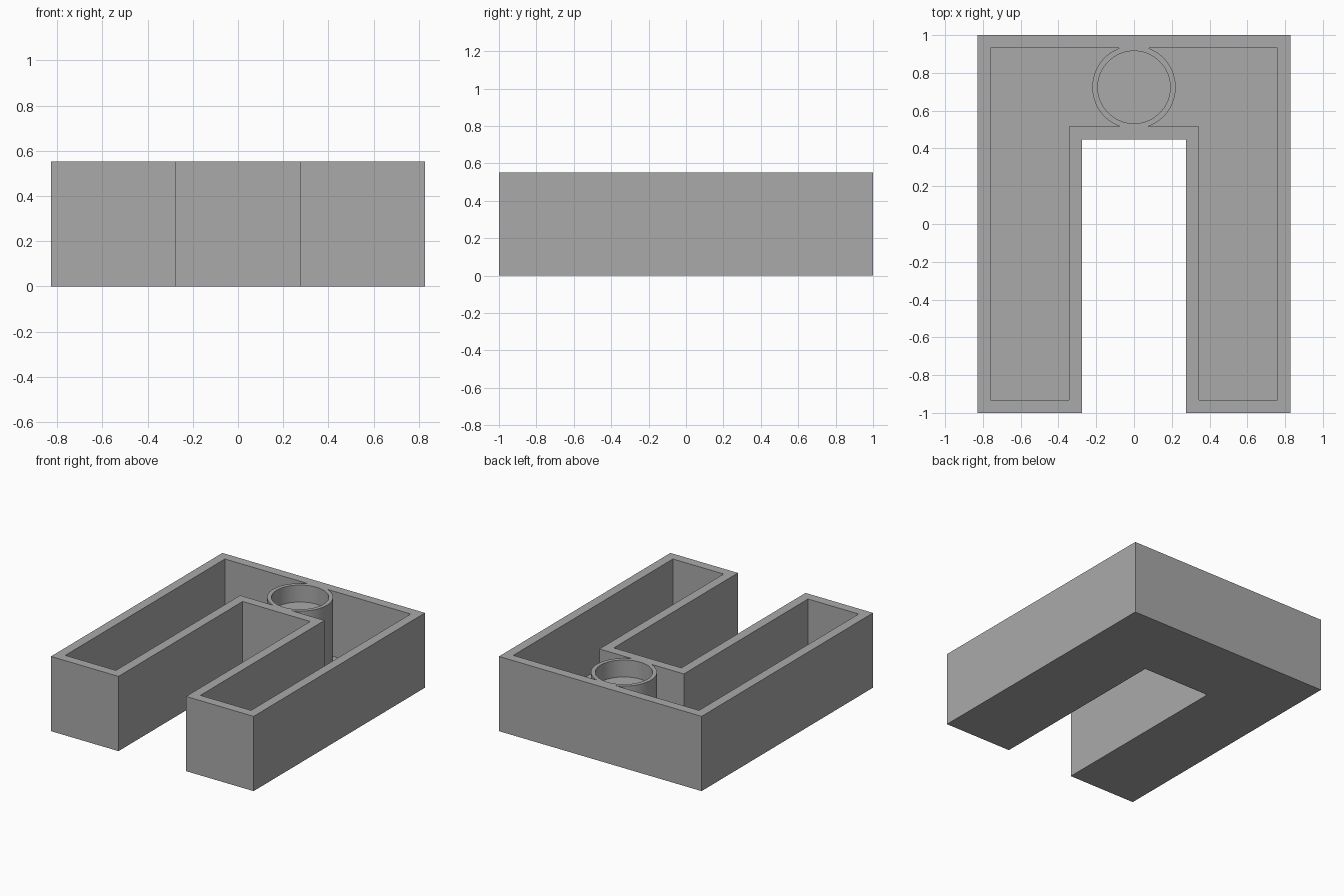
import bpy, bmesh
from math import sin, cos, asin, pi, radians

if "Cube" in bpy.data.objects:
    bpy.data.objects.remove(bpy.data.objects["Cube"], do_unlink=True)

U = 2 / 29                # wall thickness, the module of the whole design
HEIGHT = 8 * U
CUP_Y, CUP_R, BORE_R, BORE_DEPTH = 10.5 * U, 3.2 * U, 2.78 * U, 0.125

grey = bpy.data.materials.new("grey plastic")
grey.use_nodes = True
grey.diffuse_color = (0.4, 0.4, 0.4, 1)
grey.node_tree.nodes["Principled BSDF"].inputs["Base Color"].default_value = (0.4, 0.4, 0.4, 1)


def prism(name, points, z0, z1):
    """Extrude a flat outline upwards from z0 to z1."""
    bm = bmesh.new()
    face = bm.faces.new([bm.verts.new((x, y, z0)) for x, y in points])
    top = bmesh.ops.extrude_face_region(bm, geom=[face])["geom"]
    bmesh.ops.translate(bm, vec=(0, 0, z1 - z0),
                        verts=[v for v in top if isinstance(v, bmesh.types.BMVert)])
    bmesh.ops.recalc_face_normals(bm, faces=bm.faces)
    mesh = bpy.data.meshes.new(name)
    bm.to_mesh(mesh)
    bm.free()
    mesh.materials.append(grey)
    obj = bpy.data.objects.new(name, mesh)
    bpy.context.collection.objects.link(obj)
    return obj


def arc(radius, start, end, steps):
    angles = [start + (end - start) * i / steps for i in range(steps + 1)]
    return [(radius * cos(a), CUP_Y + radius * sin(a)) for a in angles]


def mirrored(points):
    return [(-x, y) for x, y in points]


# U-shaped body
half = [(4 * U, 6.5 * U), (4 * U, -1), (12 * U, -1), (12 * U, 1)]
tray = prism("tray", half + mirrored(half)[::-1], 0, HEIGHT)

# one compartment per leg, curving around the cup, and the cup's shallow bore
join = asin(3 * U / CUP_R)
pocket = arc(CUP_R, join, -join, 40) + [
    (5 * U, 7.5 * U), (5 * U, -1 + U), (11 * U, -1 + U), (11 * U, 1 - U)]
cutters = [
    prism("left_pocket", pocket, U, 1),
    prism("right_pocket", mirrored(pocket), U, 1),
    prism("cup_bore", arc(BORE_R, 0, 2 * pi, 72)[:-1], HEIGHT - BORE_DEPTH, 1),
]
for cutter in cutters:
    cutter.hide_render = True
    mod = tray.modifiers.new(cutter.name, 'BOOLEAN')
    mod.operation = 'DIFFERENCE'
    mod.solver = 'EXACT'
    mod.object = cutter

# apply the cuts and remove the cutters
bpy.ops.object.select_all(action='DESELECT')
bpy.context.view_layer.objects.active = tray
tray.select_set(True)
for cutter in cutters:
    bpy.ops.object.modifier_apply(modifier=cutter.name)
    bpy.data.objects.remove(cutter, do_unlink=True)
bpy.ops.object.shade_smooth_by_angle(angle=radians(30))
